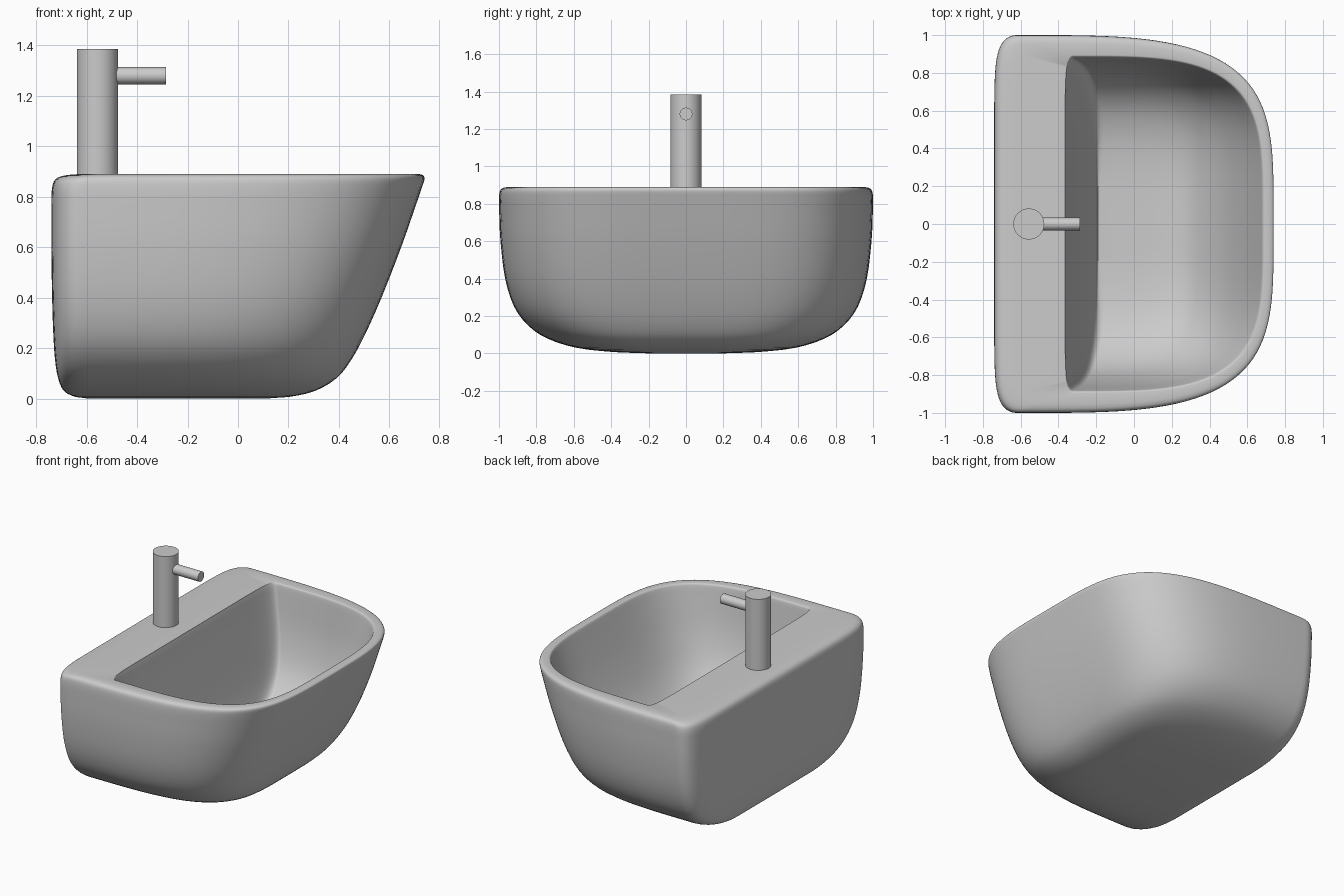
import bpy, bmesh
from math import sin, cos, pi, radians
from mathutils import Vector

if "Cube" in bpy.data.objects:
    bpy.data.objects.remove(bpy.data.objects["Cube"])


def ring(z, x0, x1, y, back):
    """D-shaped outline: tight corners at the back (-x), broad ones at the bowl end (+x)."""
    xc, half = x0 + back, []
    for i in range(33):
        t = pi / 2 * i / 32
        half.append((xc + (x1 - xc) * cos(t) ** (2 / 3.6) if i < 32 else xc, y * sin(t) ** (2 / 4)))
    for i in range(17, -1, -1):
        t = pi / 2 * i / 18
        half.append((xc - back * cos(t) ** 0.8, y * sin(t) ** 0.18 if i else 0.0))
    full = half + [(px, -py) for px, py in half[-2:0:-1]]
    return [Vector((px, py, z)) for px, py in full]


def smooth(keys, steps=3):
    """Catmull-Rom interpolation through the ring sizes."""
    k = [Vector(a) for a in keys]
    k = [k[0]] + k + [k[-1]]
    out = []
    for i in range(1, len(k) - 2):
        a, b, c, d = k[i - 1:i + 3]
        for s in range(steps):
            t = s / steps
            out.append(0.5 * (2 * b + (c - a) * t + (2 * a - 5 * b + 4 * c - d) * t * t
                              + (3 * b - a - 3 * c + d) * t ** 3))
    return out + [k[-1]]


def finish(obj, angle):
    bpy.ops.object.select_all(action='DESELECT')
    obj.select_set(True)
    bpy.context.view_layer.objects.active = obj
    bpy.ops.object.shade_smooth_by_angle(angle=radians(angle))


# Ring sizes: z, back x, front x, half width
outer = [(0.002, -0.60, 0.12, 0.20), (0.007, -0.645, 0.205, 0.38), (0.03, -0.69, 0.305, 0.585),
         (0.08, -0.713, 0.39, 0.742), (0.15, -0.725, 0.447, 0.845), (0.25, -0.732, 0.502, 0.919),
         (0.40, -0.737, 0.569, 0.967), (0.60, -0.74, 0.647, 0.992), (0.76, -0.74, 0.703, 0.999),
         (0.83, -0.738, 0.727, 1.0), (0.868, -0.725, 0.739, 0.995), (0.884, -0.69, 0.735, 0.98),
         (0.89, -0.63, 0.718, 0.955)]
inner = [(0.89, -0.365, 0.692, 0.895), (0.885, -0.364, 0.682, 0.886), (0.86, -0.358, 0.672, 0.88),
         (0.78, -0.343, 0.645, 0.87), (0.60, -0.307, 0.58, 0.845), (0.42, -0.27, 0.50, 0.795),
         (0.30, -0.242, 0.425, 0.725), (0.21, -0.216, 0.345, 0.62), (0.155, -0.20, 0.26, 0.48),
         (0.132, -0.193, 0.17, 0.33), (0.125, -0.19, 0.08, 0.20)]

# Basin: outer shell, rim and bowl lofted as one skin
bm = bmesh.new()
rings = [ring(*k, 0.13) for k in smooth(outer)] + [ring(*k, 0.045) for k in smooth(inner)]
loops = [[bm.verts.new(p) for p in r] for r in rings]
n = len(loops[0])
for a, b in zip(loops, loops[1:]):
    for i in range(n):
        j = (i + 1) % n
        bm.faces.new((a[i], a[j], b[j], b[i]))
bm.faces.new(loops[0][::-1])
bm.faces.new(loops[-1])
bmesh.ops.translate(bm, verts=loops[0], vec=(0, 0, -0.002))
bmesh.ops.recalc_face_normals(bm, faces=bm.faces)
mesh = bpy.data.meshes.new("basin")
bm.to_mesh(mesh)
bm.free()
basin = bpy.data.objects.new("basin", mesh)
bpy.context.collection.objects.link(basin)
finish(basin, 50)


def cylinder(name, radius, depth, loc, rot=(0, 0, 0)):
    bpy.ops.mesh.primitive_cylinder_add(vertices=48, radius=radius, depth=depth,
                                        location=loc, rotation=rot)
    bpy.context.object.name = name
    finish(bpy.context.object, 30)


# Tap
cylinder("tap_column", 0.082, 0.515, (-0.557, 0, 1.1275))
cylinder("tap_spout", 0.034, 0.235, (-0.4025, 0, 1.28), (0, pi / 2, 0))
